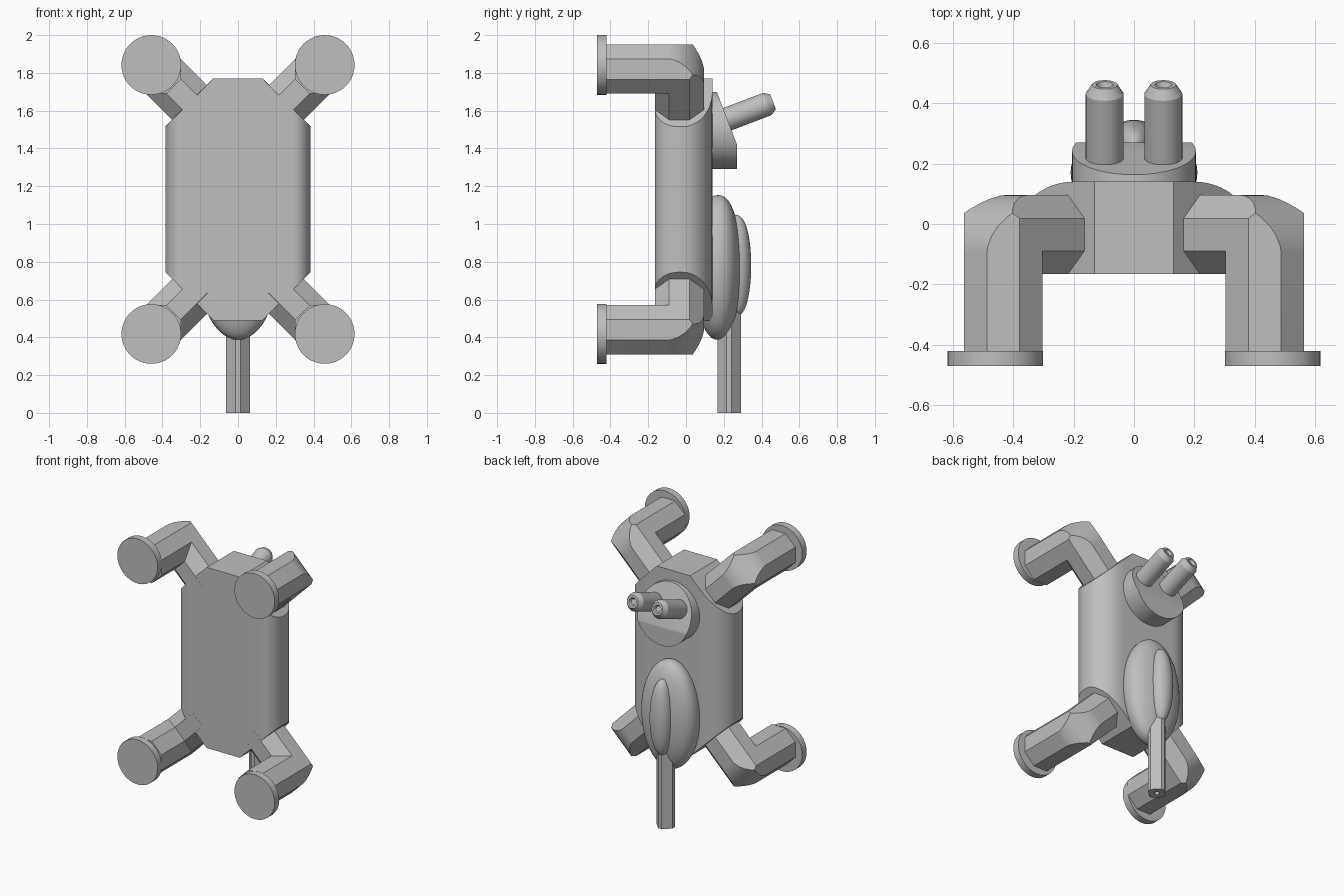
import bpy, bmesh, math
from mathutils import Matrix, Vector

if "Cube" in bpy.data.objects:
    bpy.data.objects.remove(bpy.data.objects["Cube"], do_unlink=True)

grey = bpy.data.materials.new("plain_grey")
grey.use_nodes = True
grey.diffuse_color = (0.52, 0.52, 0.52, 1)
grey.node_tree.nodes["Principled BSDF"].inputs["Base Color"].default_value = (0.52, 0.52, 0.52, 1)

MID_Z = 1.13


def finish(bm, name, angle=30):
    bmesh.ops.recalc_face_normals(bm, faces=bm.faces)
    mesh = bpy.data.meshes.new(name)
    bm.to_mesh(mesh)
    bm.free()
    mesh.materials.append(grey)
    ob = bpy.data.objects.new(name, mesh)
    bpy.context.collection.objects.link(ob)
    bpy.ops.object.select_all(action='DESELECT')
    bpy.context.view_layer.objects.active = ob
    ob.select_set(True)
    bpy.ops.object.shade_smooth_by_angle(angle=math.radians(angle))
    return ob


def loft(rings):
    """Closed skin through equal-length rings, capped at both ends."""
    bm = bmesh.new()
    rows = [[bm.verts.new(p) for p in ring] for ring in rings]
    n = len(rows[0])
    for a, b in zip(rows, rows[1:]):
        for i in range(n):
            j = (i + 1) % n
            bm.faces.new((a[i], a[j], b[j], b[i]))
    bm.faces.new(rows[0])
    bm.faces.new(rows[-1])
    return bm


def trim(bm, point, normal):
    """Slice off everything beyond a plane and close the cut."""
    bmesh.ops.bisect_plane(bm, geom=bm.verts[:] + bm.edges[:] + bm.faces[:],
                           plane_co=point, plane_no=normal, clear_outer=True)
    bmesh.ops.holes_fill(bm, edges=[e for e in bm.edges if e.is_boundary], sides=0)


def circle(r, n, turn=0.0):
    return [(r * math.cos(math.tau * i / n + turn), r * math.sin(math.tau * i / n + turn))
            for i in range(n)]


def lathe(name, steps, matrix, n=32):
    """Round part along local z from (radius, height) steps."""
    bm = loft([[(x, y, h) for x, y in circle(r, n)] for r, h in steps])
    bm.transform(matrix)
    return finish(bm, name)


# Body: flat front and back, rounded sides, corners cut at 45 degrees
quarter = [math.pi / 2 * i / 10 for i in range(11)]
half = [(0.29 + 0.095 * math.sin(a), -0.04 - 0.125 * math.cos(a)) for a in quarter]
half += [(0.2 + 0.185 * math.cos(a), -0.02 + 0.16 * math.sin(a)) for a in quarter]
outline = half + [(-x, y) for x, y in reversed(half)]
body = loft([[(x, y, z) for x, y in outline] for z in (0.49, 1.77)])
for sx in (1, -1):
    for sz in (1, -1):
        trim(body, (sx * 0.385, 0, MID_Z + sz * 0.385), (sx, 0, sz))
finish(body, "body")

# Limbs: eight-sided tubes with a mitred elbow rounded on the outside
section = circle(0.141, 8, math.pi / 8)
for sx, side in ((1, "left"), (-1, "right")):
    for sz, level in ((1, "upper"), (-1, "lower")):
        limb = loft([[(u, -0.33, w) for u, w in section],
                     [(u, w, w) for u, w in section],
                     [(u, w, -0.39) for u, w in section]])
        for k in range(9):
            a = math.radians(5 + 10 * k)
            n = Vector((0, math.cos(a), math.sin(a)))
            trim(limb, Vector((0, -0.075, -0.075)) + n * 0.206, n)
        q = math.sqrt(0.5)
        limb.transform(Matrix(((sx * q, sx * q, 0, sx * 0.4325),
                               (0, 0, 1, -0.035),
                               (-sz * q, sz * q, 0, MID_Z + sz * 0.69),
                               (0, 0, 0, 1))))
        finish(limb, f"{level}_{side}_limb")
        place = Matrix.Translation((sx * 0.459, -0.47, MID_Z + sz * 0.712))
        lathe(f"{level}_{side}_foot_disc", [(0.158, 0), (0.158, 0.05)],
              place @ Matrix.Rotation(-math.pi / 2, 4, 'X'), 48)


# Oval domes on the back, slightly squared in depth
def dome(name, centre, size, power):
    bm = bmesh.new()
    bmesh.ops.create_uvsphere(bm, u_segments=40, v_segments=24, radius=1)
    for v in bm.verts:
        y = math.copysign(abs(v.co.y) ** power, v.co.y)
        v.co = Vector(centre) + Vector((v.co.x * size[0], y * size[1], v.co.z * size[2]))
    finish(bm, name, 60)


dome("large_oval_dome", (0, 0.17, 0.77), (0.21, 0.122, 0.383), 0.85)
dome("small_oval_dome", (0, 0.25, 0.78), (0.08, 0.095, 0.27), 0.7)

# Round mount with a sloping rear face
slope = Vector((0, 0.934, 0.357))
mount = loft([[(x, y, z + 1.495) for x, z in circle(0.205, 48)] for y in (0.1, 0.27)])
trim(mount, (0, 0.27, 1.42), slope)
finish(mount, "round_mount")

# Twin tubes square to the sloping face, with bevelled hollow tips
tube_steps = [(0.063, -0.05), (0.063, 0.225), (0.042, 0.258), (0.028, 0.258), (0.02, 0.24)]
for sx, side in ((1, "left"), (-1, "right")):
    turn = slope.to_track_quat('Z', 'Y').to_matrix().to_4x4()
    lathe(f"{side}_tube", tube_steps, Matrix.Translation((sx * 0.097, 0.22, 1.555)) @ turn)

# Tail post: diamond section with blunt corners and a small hole underneath
w, b = 0.0625, 0.013
diamond = [(w, -b), (w, b), (b, w), (-b, w), (-w, b), (-w, -b), (-b, -w), (b, -w)]
ring = lambda s, z: [(x * s, y * s + 0.228, z) for x, y in diamond]
finish(loft([ring(0.3, 0.03), ring(0.3, 0), ring(1, 0), ring(1, 0.62)]), "tail_post")
